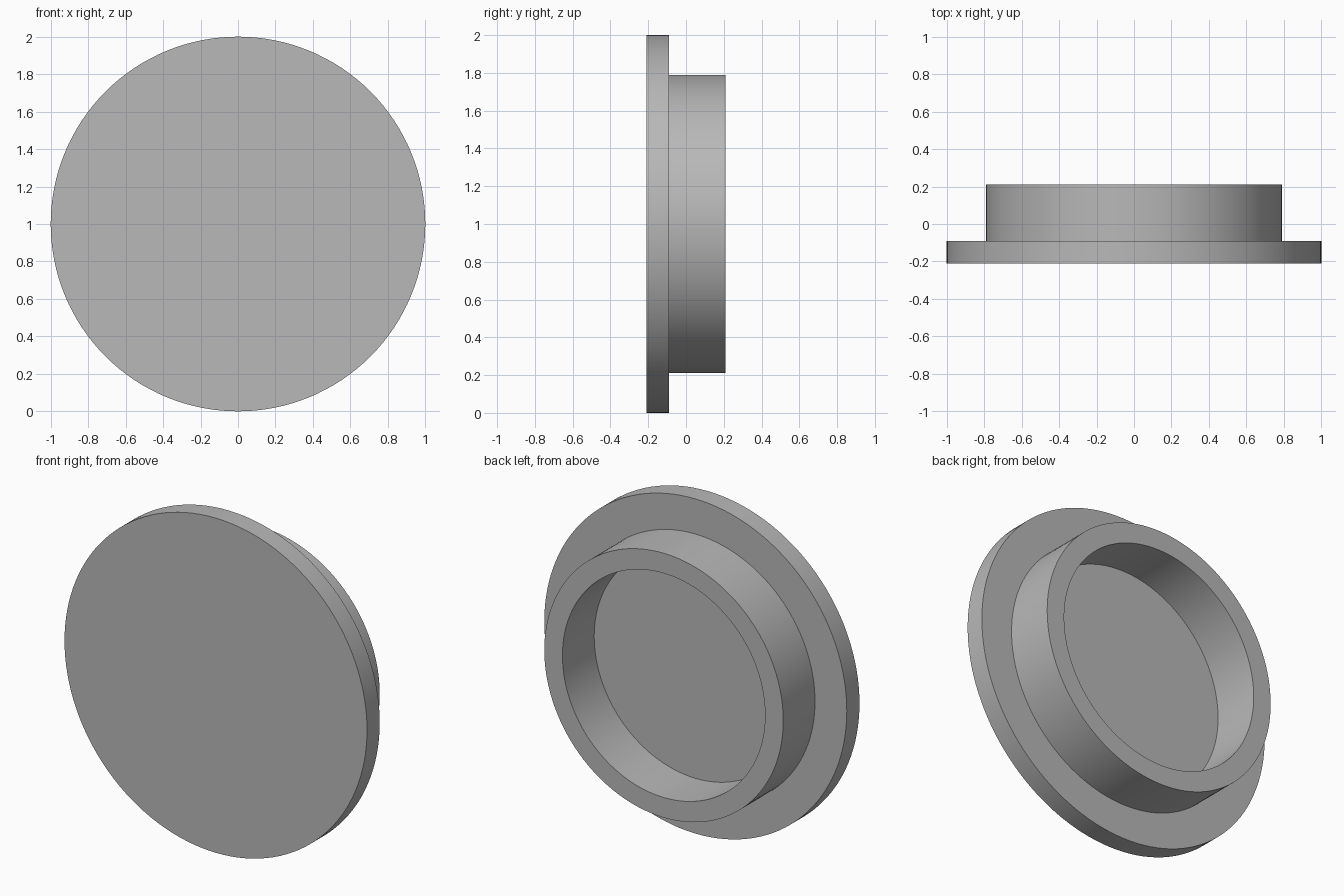
import bpy, bmesh, math

if "Cube" in bpy.data.objects:
    bpy.data.objects.remove(bpy.data.objects["Cube"])

SIDES = 128
Y_FRONT, Y_STEP, Y_BACK = -0.21, -0.09, 0.21
R_FLANGE, R_RING, R_BORE = 1.0, 0.79, 0.67

# One plain grey for the whole cap
grey = bpy.data.materials.new("mid_grey")
grey.diffuse_color = (0.48, 0.48, 0.48, 1)
grey.use_nodes = True
grey.node_tree.nodes["Principled BSDF"].inputs["Base Color"].default_value = grey.diffuse_color

# Half profile (radius, y): front face, flange edge, step, ring, recess floor
profile = [(R_FLANGE, Y_FRONT), (R_FLANGE, Y_STEP), (R_RING, Y_STEP),
           (R_RING, Y_BACK), (R_BORE, Y_BACK), (R_BORE, Y_STEP)]

bm = bmesh.new()
rings = []
for r, y in profile:
    rings.append([bm.verts.new((r * math.cos(a), y, 1 + r * math.sin(a)))
                  for a in (2 * math.pi * i / SIDES for i in range(SIDES))])

# Walls between neighbouring rings
for a, b in zip(rings, rings[1:]):
    for i in range(SIDES):
        j = (i + 1) % SIDES
        bm.faces.new((a[i], a[j], b[j], b[i]))

# Front disc and recess floor
bm.faces.new(rings[0])
bm.faces.new(rings[-1])
bmesh.ops.recalc_face_normals(bm, faces=bm.faces)

mesh = bpy.data.meshes.new("flanged_cap")
bm.to_mesh(mesh)
bm.free()
mesh.materials.append(grey)
cap = bpy.data.objects.new("flanged_cap", mesh)
bpy.context.collection.objects.link(cap)

# Smooth round walls, sharp rims
bpy.context.view_layer.objects.active = cap
cap.select_set(True)
bpy.ops.object.shade_smooth_by_angle(angle=math.radians(30))
